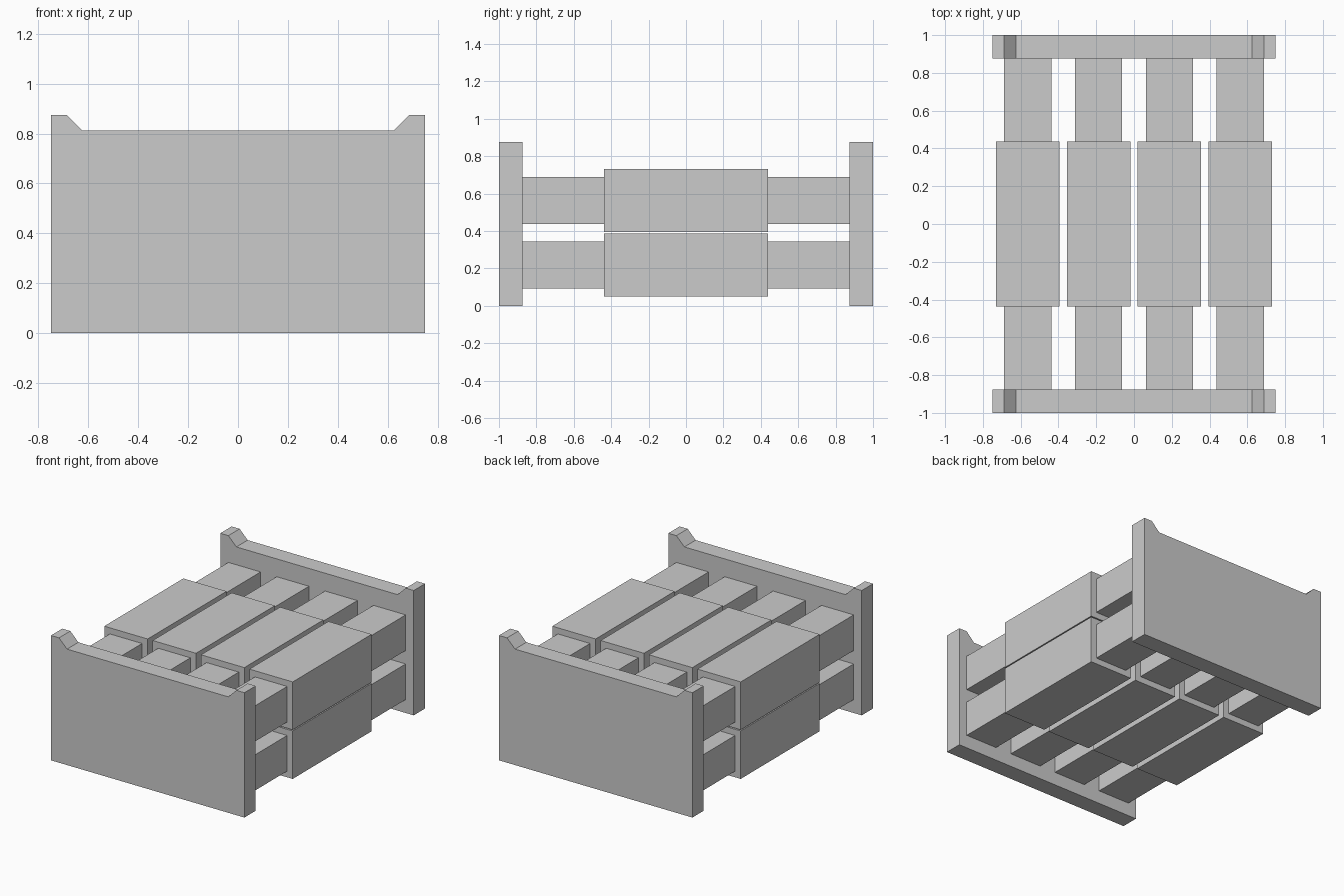
import bpy, bmesh

if "Cube" in bpy.data.objects:
    bpy.data.objects.remove(bpy.data.objects["Cube"])


def make_object(name, bm):
    bmesh.ops.recalc_face_normals(bm, faces=bm.faces)
    mesh = bpy.data.meshes.new(name)
    bm.to_mesh(mesh)
    bm.free()
    obj = bpy.data.objects.new(name, mesh)
    bpy.context.collection.objects.link(obj)
    return obj


def box(name, center, size):
    bm = bmesh.new()
    bmesh.ops.create_cube(bm, size=1)
    bmesh.ops.scale(bm, verts=bm.verts, vec=size)
    obj = make_object(name, bm)
    obj.location = center
    return obj


def end_plate(name, y0, y1):
    # half of the front outline, mirrored in x, then extruded along y
    half = [(0.75, 0), (0.75, 0.875), (0.6875, 0.875), (0.625, 0.8125)]
    outline = half + [(-x, z) for x, z in reversed(half)]
    bm = bmesh.new()
    face = bm.faces.new([bm.verts.new((x, y0, z)) for x, z in outline])
    ext = bmesh.ops.extrude_face_region(bm, geom=[face], use_keep_orig=True)
    verts = [v for v in ext["geom"] if isinstance(v, bmesh.types.BMVert)]
    bmesh.ops.translate(bm, verts=verts, vec=(0, y1 - y0, 0))
    return make_object(name, bm)


# Notched end plates
end_plate("front_plate", -1.0, -0.875)
end_plate("back_plate", 0.875, 1.0)

# Two rows of four bars, each with a thicker middle block
for row, z in (("lower", 0.21875), ("upper", 0.5625)):
    for i in range(4):
        x = -0.5625 + 0.375 * i
        box(f"{row}_bar_{i + 1}", (x, 0, z), (0.25, 1.75, 0.25))
        box(f"{row}_block_{i + 1}", (x, 0, z), (0.336, 0.875, 0.336))
